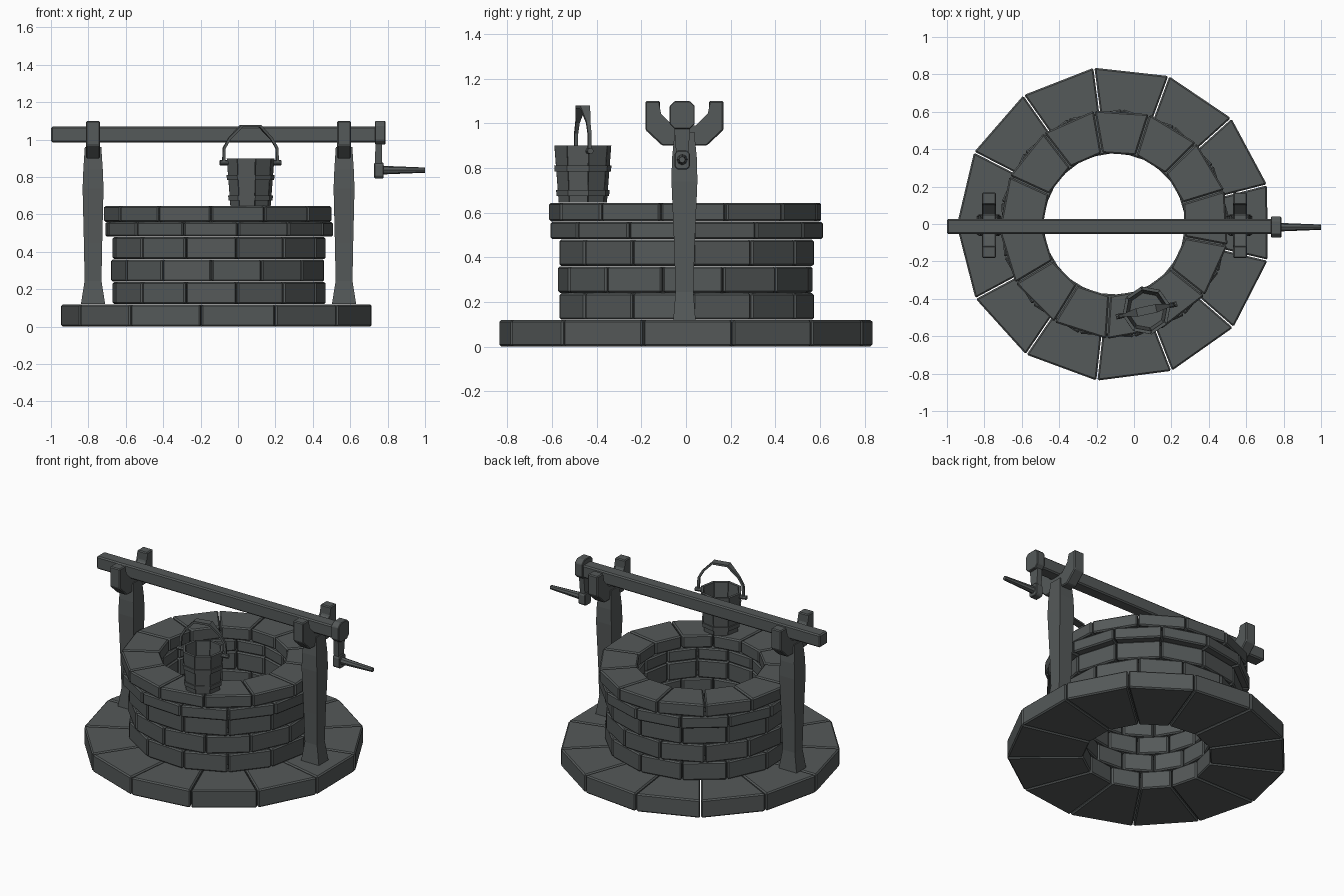
import bpy, bmesh, math
from mathutils import Vector, Matrix

cube = bpy.data.objects.get("Cube")
if cube:
    bpy.data.objects.remove(cube, do_unlink=True)

mat = bpy.data.materials.new("dark slate grey")
mat.use_nodes = True
colour = (0.09, 0.1, 0.1, 1)
mat.diffuse_color = colour
bsdf = mat.node_tree.nodes["Principled BSDF"]
bsdf.inputs["Base Color"].default_value = colour
bsdf.inputs["Roughness"].default_value = 0.9

WELL_X = -0.105
SEGMENTS = 13


def finish(name, bm, bevel=0.0):
    if bevel:
        bmesh.ops.bevel(bm, geom=bm.edges[:], offset=bevel, segments=1, affect='EDGES')
    bmesh.ops.recalc_face_normals(bm, faces=bm.faces[:])
    mesh = bpy.data.meshes.new(name)
    bm.to_mesh(mesh)
    bm.free()
    mesh.materials.append(mat)
    obj = bpy.data.objects.new(name, mesh)
    bpy.context.collection.objects.link(obj)
    return obj


def loft(bm, loops, cap=True, closed=False):
    """Skin a list of equal point loops."""
    rings = [[bm.verts.new(p) for p in loop] for loop in loops]
    n = len(rings[0])
    pairs = list(zip(rings, rings[1:]))
    if closed:
        pairs.append((rings[-1], rings[0]))
    for a, b in pairs:
        for i in range(n):
            j = (i + 1) % n
            bm.faces.new((a[i], a[j], b[j], b[i]))
    if cap and not closed:
        bm.faces.new(rings[0][::-1])
        bm.faces.new(rings[-1])


def rect(x, y, z, wx, wy):
    return [(x + sx * wx / 2, y + sy * wy / 2, z)
            for sx, sy in ((-1, -1), (1, -1), (1, 1), (-1, 1))]


def block_ring(name, centre, count, start, z0, z1, outer, inner, gap, bevel):
    """Ring of wedge blocks; outer and inner hold (bottom, top) radii."""
    bm = bmesh.new()
    step = math.tau / count
    for k in range(count):
        a = math.radians(start) + k * step
        loops = []
        for z, ro, ri in ((z0, outer[0], inner[0]), (z1, outer[1], inner[1])):
            loop = []
            for r, ang, side in ((ri, a, 1), (ro, a, 1), (ro, a + step, -1), (ri, a + step, -1)):
                shift = side * gap / 2
                loop.append((centre[0] + r * math.cos(ang) - shift * math.sin(ang),
                             centre[1] + r * math.sin(ang) + shift * math.cos(ang), z))
            loops.append(loop)
        loft(bm, loops)
    return finish(name, bm, bevel)


def extrude_x(name, profile, x0, x1, bevel):
    """Extrude a (y, z) outline along x."""
    bm = bmesh.new()
    loft(bm, [[(x, y, z) for y, z in profile] for x in (x0, x1)])
    return finish(name, bm, bevel)


# Stone base and wall courses
courses = [("base_stones", 0.0, 0.12, 0.842, 14.4),
           ("wall_course_low", 0.12, 0.24, 0.575, 3),
           ("wall_course_middle", 0.24, 0.36, 0.575, 17),
           ("wall_course_high", 0.36, 0.48, 0.575, 3),
           ("cap_course_low", 0.48, 0.56, 0.615, 3),
           ("cap_course_top", 0.56, 0.645, 0.615, 17)]
for name, z0, z1, r, start in courses:
    block_ring(name, (WELL_X, 0), SEGMENTS, start, z0 + 0.001, z1 - 0.001,
               (r, r), (0.385, 0.385), 0.006, 0.008)

# Posts with flared feet and forked beam cradles
POST_Y = -0.007
post_steps = [(0.12, 0.13, 0.1), (0.245, 0.09, 0.08), (0.45, 0.098, 0.092),
              (0.74, 0.112, 0.116), (0.84, 0.104, 0.112), (0.96, 0.088, 0.088)]
half_fork = [(0.0, 0.985), (0.055, 0.985), (0.11, 1.04), (0.11, 1.1),
             (0.175, 1.1), (0.175, 0.97), (0.1, 0.9), (0.0, 0.9)]
fork = half_fork[1:-1] + [(-y, z) for y, z in reversed(half_fork[1:-1])]
for side, x in (("right", -0.775), ("left", 0.567)):
    bm = bmesh.new()
    loft(bm, [rect(x, POST_Y, z, wx, wy) for z, wx, wy in post_steps])
    finish(side + "_post", bm)
    extrude_x(side + "_fork", [(y + POST_Y, z) for y, z in fork],
              x - 0.037, x + 0.037, 0.006)

# Winding beam
AXLE_Y = -0.013
extrude_x("winding_beam", [(AXLE_Y + sy * 0.041, 1.027 + sz * 0.042)
                           for sy, sz in ((-1, -1), (1, -1), (1, 1), (-1, 1))],
          -1.0, 0.76, 0.008)


# Crank: hub, arm, lower end and handle
def octagon(y, z, w, h, cut):
    return [(y + sy * a, z + sz * b) for sy, sz, flip in ((1, 1, 0), (-1, 1, 1), (-1, -1, 0), (1, -1, 1))
            for a, b in ([(w, h - cut), (w - cut, h)][::-1 if flip else 1])]


CRANK_Y = -0.017
extrude_x("crank_hub", octagon(CRANK_Y, 1.037, 0.056, 0.063, 0.022), 0.732, 0.788, 0.004)
extrude_x("crank_end", octagon(CRANK_Y, 0.835, 0.034, 0.042, 0.012), 0.728, 0.778, 0.004)
bm = bmesh.new()
loft(bm, [rect(0.75, CRANK_Y, 0.84, 0.036, 0.05), rect(0.753, CRANK_Y, 1.0, 0.036, 0.075)])
finish("crank_arm", bm)
bm = bmesh.new()
loft(bm, [[(x, CRANK_Y + r * math.cos(k * math.tau / 8), 0.837 + r * math.sin(k * math.tau / 8))
           for k in range(8)] for x, r in ((0.76, 0.025), (0.8, 0.022), (1.0, 0.014))])
finish("crank_handle", bm)

# Bucket: staves, floor and hoops
BUCKET = (0.067, -0.462)
Z0, Z1, R0, R1, WALL = 0.645, 0.9, 0.11, 0.13, 0.018
TURN = 12.0


def bucket_radius(z):
    return R0 + (R1 - R0) * (z - Z0) / (Z1 - Z0)


block_ring("bucket_staves", BUCKET, 8, TURN, Z0, Z1, (R0, R1), (R0 - WALL, R1 - WALL), 0.003, 0)
for name, za, zb in (("bucket_hoop_low", 0.675, 0.702), ("bucket_hoop_high", 0.785, 0.812)):
    ra, rb = bucket_radius(za), bucket_radius(zb)
    block_ring(name, BUCKET, 8, TURN, za, zb, (ra + 0.008, rb + 0.008),
               (ra - 0.004, rb - 0.004), 0, 0)
bm = bmesh.new()
bmesh.ops.create_cone(bm, cap_ends=True, segments=8, radius1=R0 - 0.01, radius2=R0 - 0.01, depth=0.02,
                      matrix=Matrix.Translation((*BUCKET, Z0 + 0.018))
                      @ Matrix.Rotation(math.radians(TURN), 4, 'Z'))
finish("bucket_floor", bm)

# Bucket bail: faceted arch, wide at the grip, with an ear on each side
half_arch = [(0.147, 0.88, 0.016), (0.144, 0.955, 0.016), (0.115, 1.005, 0.018), (0.05, 1.073, 0.045)]
arch = [(-u, z, w) for u, z, w in half_arch] + [(u, z, w) for u, z, w in reversed(half_arch)]
place = Matrix.Translation((*BUCKET, 0)) @ Matrix.Rotation(math.radians(TURN), 4, 'Z')
bm = bmesh.new()
loops = []
for i, (u, z, w) in enumerate(arch):
    p, q = arch[max(i - 1, 0)], arch[min(i + 1, len(arch) - 1)]
    along = Vector((q[0] - p[0], 0, q[1] - p[1])).normalized()
    out = Vector((-along.z, 0, along.x)) * 0.007
    mid, wide = Vector((u, 0, z)), Vector((0, w / 2, 0))
    loops.append([place @ v for v in (mid + out - wide, mid + out + wide,
                                      mid - out + wide, mid - out - wide)])
loft(bm, loops)
finish("bucket_bail", bm)
for side, s in (("right", -1), ("left", 1)):
    bm = bmesh.new()
    bmesh.ops.create_cone(bm, cap_ends=True, segments=8, radius1=0.014, radius2=0.014, depth=0.05,
                          matrix=place @ Matrix.Translation((s * 0.142, 0, 0.876))
                          @ Matrix.Rotation(math.pi / 2, 4, 'Y'))
    finish(side + "_bail_ear", bm)
